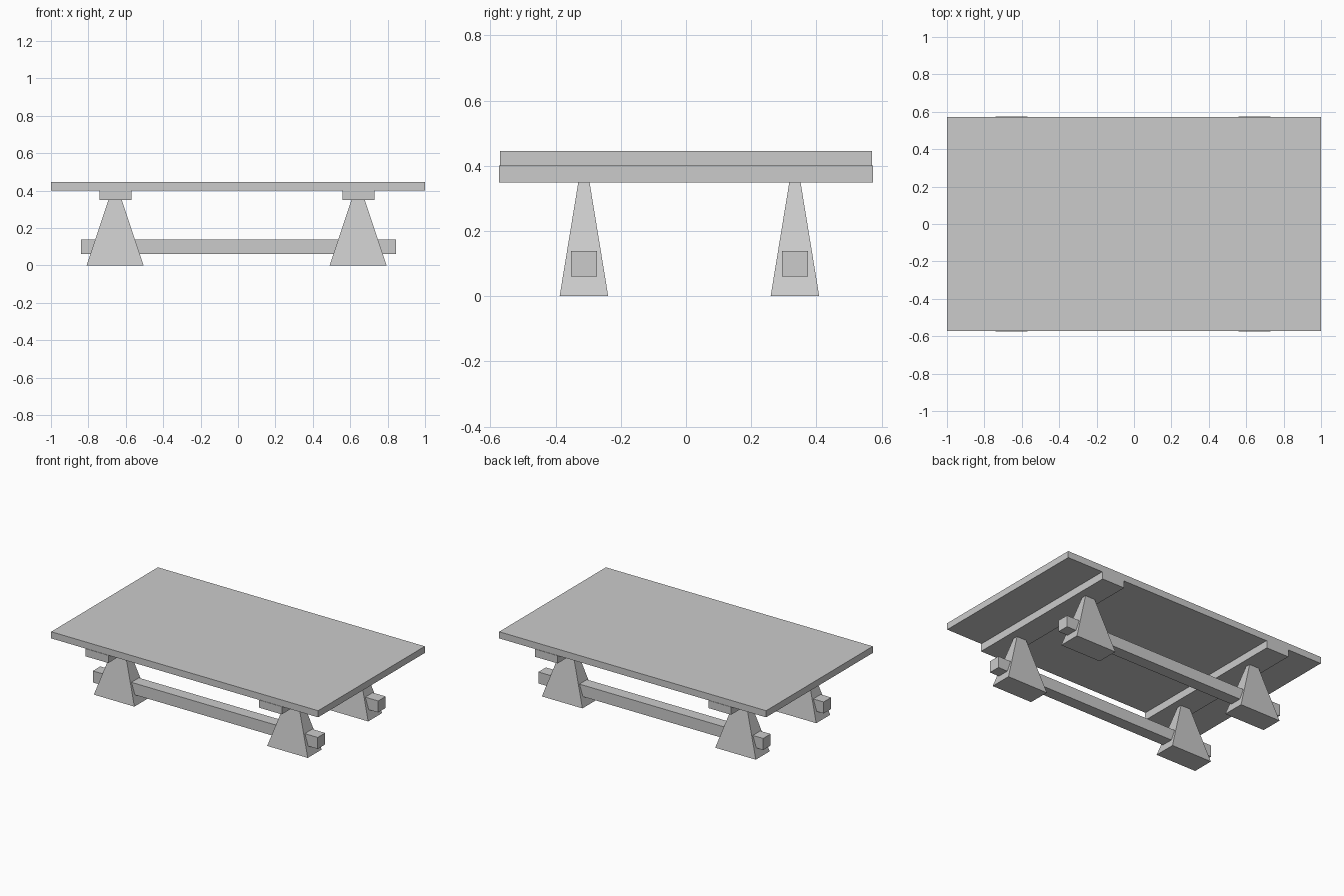
import bpy
import bmesh
from mathutils import Vector

cube = bpy.data.objects.get("Cube")
if cube:
    bpy.data.objects.remove(cube, do_unlink=True)

# One plain grey for the whole table
grey = bpy.data.materials.new("light grey")
grey.use_nodes = True
colour = (0.6, 0.6, 0.6, 1)
grey.diffuse_color = colour
grey.node_tree.nodes["Principled BSDF"].inputs["Base Color"].default_value = colour


def block(name, center, size, taper=(1, 1)):
    """Box centred at `center`; the top face is scaled by `taper` in x and y."""
    bm = bmesh.new()
    bmesh.ops.create_cube(bm, size=1)
    for v in bm.verts:
        if v.co.z > 0:
            v.co.x *= taper[0]
            v.co.y *= taper[1]
        v.co = Vector(a * b for a, b in zip(v.co, size))
    mesh = bpy.data.meshes.new(name)
    bm.to_mesh(mesh)
    bm.free()
    mesh.materials.append(grey)
    obj = bpy.data.objects.new(name, mesh)
    obj.location = center
    bpy.context.collection.objects.link(obj)
    return obj


# Top board
block("tabletop", (0, 0, 0.4225), (2, 1.142, 0.045))

# Cross bearers under the board
for side, x in (("right", -0.655), ("left", 0.645)):
    block(f"{side}_bearer", (x, 0, 0.375), (0.17, 1.148, 0.052))

# Tapered legs and the long stretchers running through them
for end, y in (("front", -0.313), ("back", 0.334)):
    block(f"{end}_stretcher", (0.002, y, 0.1), (1.685, 0.08, 0.078))
    for side, x in (("right", -0.657), ("left", 0.642)):
        block(f"{end}_{side}_leg", (x, y, 0.175), (0.304, 0.149, 0.35), (0.235, 0.23))
